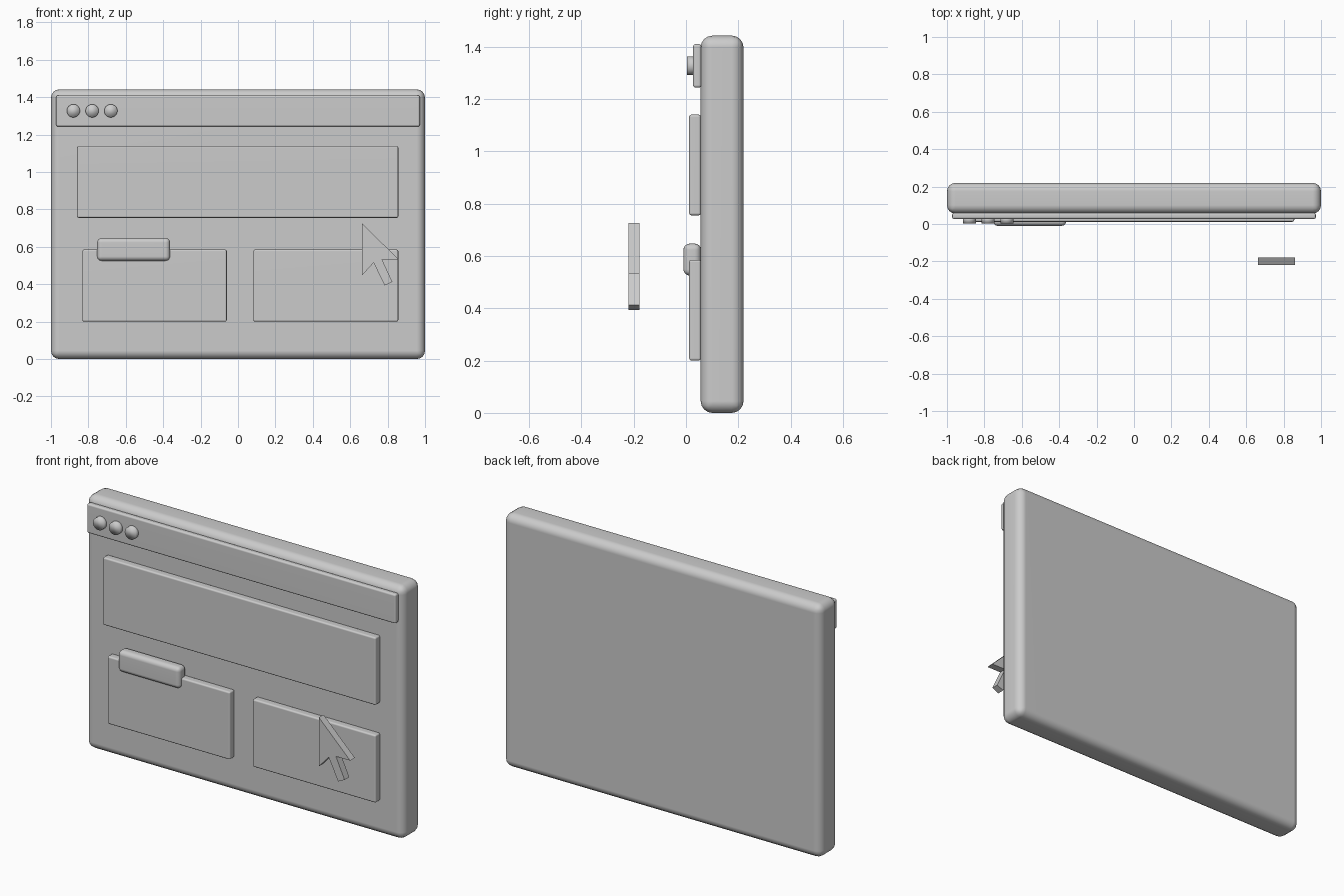
import bpy, bmesh, math

if "Cube" in bpy.data.objects:
    bpy.data.objects.remove(bpy.data.objects["Cube"])


def finish(name, bm):
    mesh = bpy.data.meshes.new(name)
    bmesh.ops.recalc_face_normals(bm, faces=bm.faces)
    bm.to_mesh(mesh)
    bm.free()
    ob = bpy.data.objects.new(name, mesh)
    bpy.context.collection.objects.link(ob)
    return ob


def slab(name, x0, x1, y0, y1, z0, z1, radius, segments=3):
    """Rounded box given by its limits on each axis."""
    bm = bmesh.new()
    bmesh.ops.create_cube(bm, size=1)
    for v in bm.verts:
        v.co = (x1 if v.co.x > 0 else x0,
                y1 if v.co.y > 0 else y0,
                z1 if v.co.z > 0 else z0)
    bmesh.ops.bevel(bm, geom=bm.edges[:], offset=radius, segments=segments,
                    profile=0.5, affect='EDGES')
    for f in bm.faces:
        f.smooth = True
    ob = finish(name, bm)
    # keep the large faces flat while the rounded edges stay smooth
    mod = ob.modifiers.new("weighted_normals", 'WEIGHTED_NORMAL')
    mod.keep_sharp = True
    return ob


# Window body and title bar
slab("window_body", -1, 1, 0.056, 0.22, 0, 1.442, 0.045, 4)
slab("title_bar", -0.972, 0.972, 0.027, 0.059, 1.243, 1.41, 0.01)

# Content panels
slab("banner_panel", -0.86, 0.857, 0.012, 0.057, 0.755, 1.14, 0.009)
slab("left_card", -0.832, -0.06, 0.012, 0.057, 0.2, 0.585, 0.009)
slab("right_card", 0.082, 0.857, 0.012, 0.057, 0.2, 0.585, 0.009)

# Raised push button overlapping the left card
slab("push_button", -0.753, -0.363, -0.01, 0.057, 0.525, 0.647, 0.024, 4)

# Three round window buttons, smooth shaded all over
for i in range(3):
    bpy.ops.mesh.primitive_cylinder_add(
        vertices=32, radius=0.035, depth=0.04,
        location=(-0.88 + 0.1 * i, 0.023, 1.327),
        rotation=(math.pi / 2, 0, 0))
    bpy.context.object.name = f"window_button_{i + 1}"
    bpy.ops.object.shade_smooth()

# Mouse pointer floating in front
outline = [(0.663, 0.725), (0.663, 0.447), (0.725, 0.515), (0.784, 0.393),
           (0.825, 0.413), (0.77, 0.532), (0.86, 0.532)]
bm = bmesh.new()
face = bm.faces.new([bm.verts.new((x, -0.22, z)) for x, z in outline])
ext = bmesh.ops.extrude_face_region(bm, geom=[face], use_keep_orig=True)
for v in ext["geom"]:
    if isinstance(v, bmesh.types.BMVert):
        v.co.y = -0.178
finish("pointer_arrow", bm)
